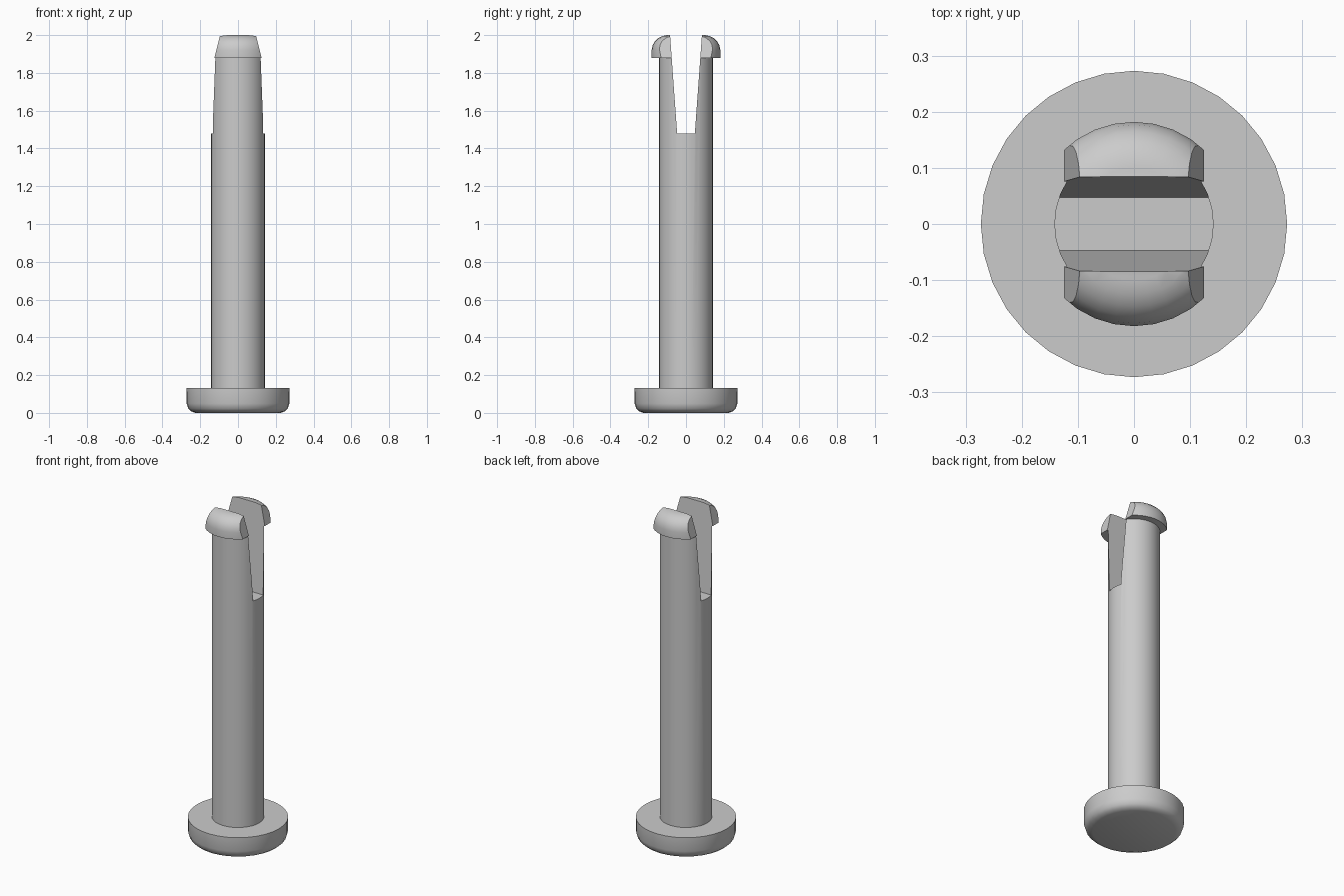
import bpy, bmesh, math
from mathutils import Vector

cube = bpy.data.objects.get("Cube")
if cube:
    bpy.data.objects.remove(cube, do_unlink=True)

grey = bpy.data.materials.new("plain grey")
grey.use_nodes = True
COLOUR = (0.6, 0.6, 0.6, 1)
grey.diffuse_color = COLOUR
grey.node_tree.nodes["Principled BSDF"].inputs["Base Color"].default_value = COLOUR


def add_object(name, bm):
    bmesh.ops.recalc_face_normals(bm, faces=bm.faces)
    mesh = bpy.data.meshes.new(name)
    bm.to_mesh(mesh)
    bm.free()
    mesh.materials.append(grey)
    obj = bpy.data.objects.new(name, mesh)
    bpy.context.collection.objects.link(obj)
    return obj


def lathe(profile, sides=32):
    """Closed solid turned around z from (radius, height) points, bottom first."""
    bm = bmesh.new()
    rings = [[bm.verts.new((r * math.cos(i * math.tau / sides),
                            r * math.sin(i * math.tau / sides), z))
              for i in range(sides)] for r, z in profile]
    for low, high in zip(rings, rings[1:]):
        for i in range(sides):
            j = (i + 1) % sides
            bm.faces.new((low[i], low[j], high[j], high[i]))
    bm.faces.new(rings[0][::-1])
    bm.faces.new(rings[-1])
    return bm


def activate(obj):
    bpy.ops.object.select_all(action='DESELECT')
    obj.select_set(True)
    bpy.context.view_layer.objects.active = obj


# Pin: rounded foot flange and straight shaft in one turned piece
pin = add_object("flanged_shaft", lathe([
    (0.225, 0), (0.247, 0.008), (0.263, 0.022), (0.272, 0.05),
    (0.273, 0.133), (0.142, 0.133), (0.142, 1.885)]))

# Snap head: domed collar with a sloping flat on each side
bm = lathe([(0.182, 1.88), (0.182, 1.92), (0.177, 1.945), (0.165, 1.967),
            (0.147, 1.984), (0.125, 1.995), (0.1, 2.0)])
for side in (-1, 1):
    cut = bmesh.ops.bisect_plane(
        bm, geom=bm.verts[:] + bm.edges[:] + bm.faces[:],
        plane_co=(side * 0.125, 0, 1.88), plane_no=Vector((side * 0.12, 0, 0.03)),
        clear_outer=True)
    rim = [e for e in cut["geom_cut"] if isinstance(e, bmesh.types.BMEdge)]
    bmesh.ops.contextual_create(bm, geom=rim)
head = add_object("snap_head", bm)

# Tapered slot that splits the head and upper shaft into two prongs
bm = bmesh.new()
ends = [[bm.verts.new((x, y, z)) for y, z in
         ((-0.047, 1.48), (0.047, 1.48), (0.09, 2.08), (-0.09, 2.08))]
        for x in (-0.4, 0.4)]
for end in ends:
    bm.faces.new(end)
for i in range(4):
    j = (i + 1) % 4
    bm.faces.new((ends[0][i], ends[0][j], ends[1][j], ends[1][i]))
slot = add_object("slot_cutter", bm)

for part in (pin, head):
    activate(part)
    mod = part.modifiers.new("slot", 'BOOLEAN')
    mod.operation = 'DIFFERENCE'
    mod.solver = 'EXACT'
    mod.object = slot
    bpy.ops.object.modifier_apply(modifier=mod.name)
    bpy.ops.object.shade_smooth_by_angle(angle=math.radians(32))

bpy.data.objects.remove(slot, do_unlink=True)
